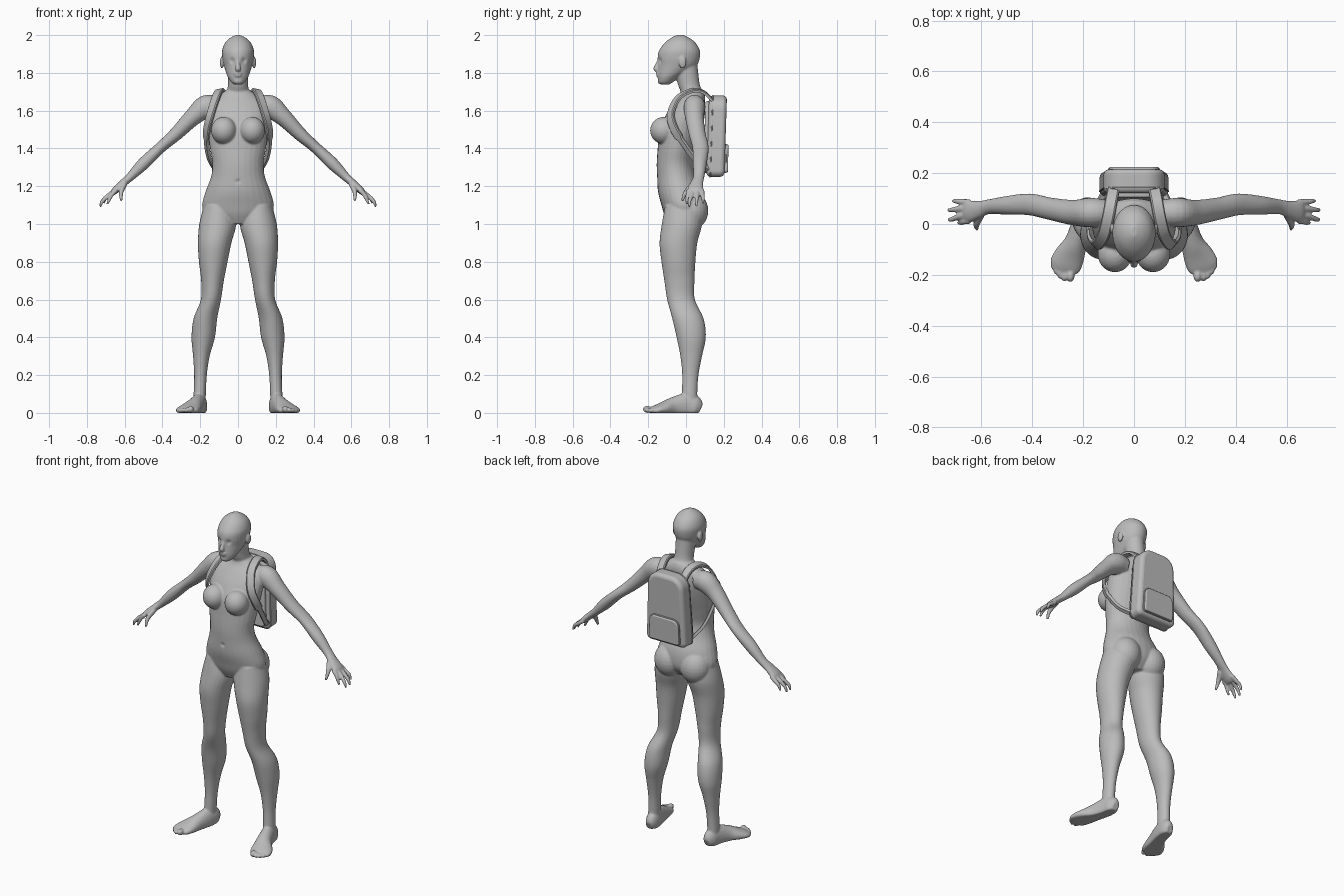
import bpy, bmesh, math
from mathutils import Vector, Matrix

if "Cube" in bpy.data.objects:
    bpy.data.objects.remove(bpy.data.objects["Cube"])

grey = bpy.data.materials.new("matte grey")
grey.use_nodes = True
grey.diffuse_color = (0.5, 0.5, 0.5, 1)
grey.node_tree.nodes["Principled BSDF"].inputs["Base Color"].default_value = (0.5, 0.5, 0.5, 1)
X, Y, Z = Vector((1, 0, 0)), Vector((0, 1, 0)), Vector((0, 0, 1))


def finish(name, bm):
    bmesh.ops.recalc_face_normals(bm, faces=bm.faces)
    mesh = bpy.data.meshes.new(name)
    bm.to_mesh(mesh)
    bm.free()
    mesh.materials.append(grey)
    obj = bpy.data.objects.new(name, mesh)
    bpy.context.collection.objects.link(obj)
    bpy.context.view_layer.objects.active = obj
    return obj


def shade(obj, angle=40):
    bpy.ops.object.select_all(action="DESELECT")
    obj.select_set(True)
    bpy.context.view_layer.objects.active = obj
    bpy.ops.object.shade_smooth_by_angle(angle=math.radians(angle))


def resample(rows, steps):
    """Catmull-Rom through rows of numbers."""
    out = []
    for i in range(len(rows) - 1):
        quad = [rows[max(0, min(len(rows) - 1, i + k))] for k in (-1, 0, 1, 2)]
        for j in range(steps):
            t = j / steps
            out.append([b + 0.5 * t * (c - a + t * (2*a - 5*b + 4*c - d + t * (3*(b - c) + d - a)))
                        for a, b, c, d in zip(*quad)])
    return out + [list(rows[-1])]


def skin(bm, rings):
    """Bridge rings of points and cap both ends."""
    loops = [[bm.verts.new(p) for p in ring] for ring in rings]
    n = len(loops[0])
    for a, b in zip(loops, loops[1:]):
        for i in range(n):
            bm.faces.new((a[i], a[(i + 1) % n], b[(i + 1) % n], b[i]))
    bm.faces.new(loops[0])
    bm.faces.new(loops[-1])


def oval(centre, u, v, n=28):
    return [centre + u * math.cos(k * math.tau / n) + v * math.sin(k * math.tau / n) for k in range(n)]


def stack(bm, rows, s=1):
    """Level ovals from rows of z, x min, x max, y front, y back."""
    skin(bm, [oval(Vector((s * (a + b) / 2, (f + k) / 2, z)), X * (b - a) / 2, Y * (k - f) / 2)
              for z, a, b, f, k in resample(rows, 5)])


def limb(bm, rows, s=1, across=Y, floor=False):
    """Ovals square to a path, from rows of x, y, z, half width, half depth."""
    rows = resample(rows, 5)
    pts = [Vector((s * r[0], r[1], r[2])) for r in rows]
    rings = []
    for i, p in enumerate(pts):
        t = (pts[min(i + 1, len(pts) - 1)] - pts[max(i - 1, 0)]).normalized()
        u = (across - t * across.dot(t)).normalized()
        ring = oval(p, u * rows[i][3], t.cross(u) * rows[i][4], 20)
        if floor:
            for q in ring:
                q.z = max(q.z, 0)
        rings.append(ring)
    skin(bm, rings)


def ball(bm, centre, size):
    m = Matrix.Translation(centre) @ Matrix.Diagonal((*size, 1))
    bmesh.ops.create_uvsphere(bm, u_segments=24, v_segments=14, radius=1, matrix=m)


body = bmesh.new()

# torso, neck and head: z, half width, front, back
torso = [(1.0, .09, -.09, .05), (1.05, .17, -.115, .09), (1.1, .19, -.13, .1), (1.17, .172, -.148, .09),
         (1.25, .143, -.153, .055), (1.32, .135, -.155, .04), (1.4, .148, -.15, .055), (1.5, .16, -.14, .085),
         (1.58, .165, -.105, .1), (1.64, .15, -.065, .1), (1.68, .105, -.035, .1), (1.71, .06, -.025, .09)]
neck = [(1.63, .1, -.04, .1), (1.69, .066, -.027, .095), (1.73, .054, -.04, .075),
        (1.79, .054, -.055, .066), (1.85, .055, -.06, .06)]
head = [(1.738, .018, -.135, -.09), (1.75, .036, -.146, -.07), (1.78, .055, -.15, -.03), (1.81, .066, -.15, .02),
        (1.84, .075, -.148, .058), (1.88, .083, -.15, .073), (1.92, .084, -.142, .073), (1.96, .068, -.112, .05),
        (1.985, .042, -.08, .018), (2.0, .012, -.05, -.01)]
for part in (torso, neck, head):
    stack(body, [(z, -w, w, f, k) for z, w, f, k in part])

# nose and lips
limb(body, [(0, -.14, 1.872, .009, .008), (0, -.152, 1.845, .01, .01), (0, -.161, 1.822, .015, .012),
            (0, -.152, 1.811, .012, .006)], across=X)
ball(body, (0, -.149, 1.796), (.022, .011, .006))
ball(body, (0, -.148, 1.785), (.02, .011, .006))
ball(body, (0, -.136, 1.757), (.025, .014, .016))

leg = [(1.1, .03, .18, -.11, .08), (1.0, .01, .205, -.128, .085), (.9, .035, .212, -.14, .06),
       (.8, .055, .207, -.13, .05), (.7, .075, .195, -.115, .045), (.6, .09, .197, -.1, .047),
       (.5, .11, .235, -.073, .093), (.4, .122, .246, -.05, .105), (.3, .15, .238, -.03, .085),
       (.2, .165, .232, -.02, .066), (.1, .17, .235, -.022, .06), (.05, .172, .236, -.025, .065)]
arm = [(.11, .045, 1.62, .05, .05), (.17, .045, 1.62, .058, .062), (.24, .045, 1.565, .05, .047),
       (.33, .06, 1.475, .044, .036), (.41, .077, 1.405, .043, .03), (.5, .073, 1.32, .037, .033),
       (.57, .068, 1.25, .029, .023), (.61, .057, 1.215, .034, .02), (.65, .05, 1.178, .043, .019),
       (.668, .05, 1.158, .035, .012)]
foot = [(.2, .078, .02, .02, .028), (.2, .05, .03, .037, .06), (.207, 0, .035, .04, .07),
        (.228, -.07, .03, .045, .053), (.253, -.125, .02, .06, .036), (.272, -.165, .014, .062, .024),
        (.28, -.185, .012, .045, .016)]
fingers = [(.012, .692, .005, 1.103), (.037, .73, .018, 1.09), (.062, .73, .055, 1.092), (.086, .712, .09, 1.108)]
toes = [(.25, -.205, .019), (.274, -.203, .014), (.292, -.192, .013), (.307, -.176, .012), (.318, -.156, .012)]

for s in (1, -1):
    stack(body, leg, s)
    limb(body, arm, s)
    limb(body, foot, s, Vector((s, .3, 0)).normalized(), floor=True)
    ball(body, (s * .075, -.118, 1.495), (.068, .072, .072))   # breast
    ball(body, (s * .088, .03, 1.07), (.09, .088, .1))         # buttock
    ball(body, (s * .086, -.018, 1.855), (.01, .02, .032))     # ear
    ball(body, (s * .034, -.124, 1.862), (.014, .012, .011))   # eye
    for y, tx, ty, tz in fingers:
        limb(body, [(.645, y, 1.178, .012, .012), (.675 + (tx - .71) / 3, y * .7 + ty * .3, 1.155, .012, .012),
                    (tx - .012, ty, tz + .03, .01, .01), (tx, ty, tz, .006, .006)], s)
    limb(body, [(.6, .04, 1.21, .018, .014), (.615, .01, 1.18, .015, .013), (.62, -.008, 1.155, .011, .011),
                (.617, -.02, 1.122, .007, .007)], s)           # thumb
    for x, y, r in toes:
        ball(body, (s * x, y, r), (r * .85, .024, r))

body = finish("body", body)
remesh = body.modifiers.new("fuse parts", "REMESH")
remesh.mode = "VOXEL"
remesh.voxel_size = 0.005
bpy.ops.object.modifier_apply(modifier=remesh.name)

# soften eye sockets, navel and spine
dents = [((sx * .034, -.145, 1.864), .017, (0, .012, 0)) for sx in (1, -1)]
dents += [((0, -.155, 1.225), .012, (0, .01, 0)), ((0, -.158, 1.7905), .005, (0, .003, 0))]
for v in body.data.vertices:
    for centre, radius, push in dents:
        d = (v.co - Vector(centre)).length / radius
        if d < 2:
            v.co += Vector(push) * math.exp(-d * d * 1.5)
smooth = body.modifiers.new("soften joins", "SMOOTH")
smooth.factor = 0.5
smooth.iterations = 5
bpy.ops.object.modifier_apply(modifier=smooth.name)
shade(body, 60)


def padded_box(name, half, z0, z1, y0, y1, taper, round_top, round_low, edge, lean=0.0):
    """Box with rounded outline seen from behind, and soft rims."""
    bm = bmesh.new()
    bmesh.ops.create_cube(bm, size=1)
    for v in bm.verts:
        top = v.co.z > 0
        v.co = ((half - taper * top) * 2 * v.co.x, (y1 if v.co.y > 0 else y0) + lean * top, z1 if top else z0)
    for high, radius in ((True, round_top), (False, round_low)):
        middle = (z0 + z1) / 2
        edges = [e for e in bm.edges if abs((e.verts[0].co - e.verts[1].co).normalized().y) > .9
                 and (e.verts[0].co.z > middle) == high]
        bmesh.ops.bevel(bm, geom=edges, offset=radius, segments=8, profile=.5, affect="EDGES")
    obj = finish(name, bm)
    bevel = obj.modifiers.new("soft rim", "BEVEL")
    bevel.width = edge
    bevel.segments = 4
    bevel.angle_limit = math.radians(50)
    shade(obj)


# backpack with back panel, piping and pocket
padded_box("backpack", .137, 1.25, 1.68, .108, .203, .02, .075, .035, .022, .014)
padded_box("backpack_piping", .14, 1.247, 1.683, .125, .131, .02, .077, .037, .002, .014)
padded_box("backpack_back_panel", .12, 1.27, 1.65, .09, .115, .02, .06, .03, .008, .014)
padded_box("backpack_pocket", .102, 1.272, 1.42, .19, .222, .006, .035, .015, .006, .003)
padded_box("pocket_piping", .106, 1.269, 1.424, .2, .212, .006, .037, .017, .002, .003)

# shoulder straps
strap_path = [(.08, .14, 1.655), (.09, .09, 1.7), (.102, .025, 1.705), (.12, -.045, 1.665), (.147, -.082, 1.58),
              (.166, -.062, 1.5), (.166, -.01, 1.42), (.15, .05, 1.34), (.115, .125, 1.28)]
for side, s in (("left", 1), ("right", -1)):
    pts = [Vector((s * x, y, z)) for x, y, z in resample(strap_path, 6)]
    inside = Vector((s * .06, .03, 1.5))
    bm = bmesh.new()
    rings = []
    for i, p in enumerate(pts):
        t = (pts[min(i + 1, len(pts) - 1)] - pts[max(i - 1, 0)]).normalized()
        out = p - inside
        out = (out - t * out.dot(t)).normalized()
        wide = t.cross(out) * (.024 if i < 34 else .015)
        rings.append([p + wide * a + out * b * .008 for a, b in
                      ((-1, -1), (1, -1), (1, .4), (.8, 1), (-.8, 1), (-1, .4))])
    skin(bm, rings)
    shade(finish(side + "_strap", bm), 35)
